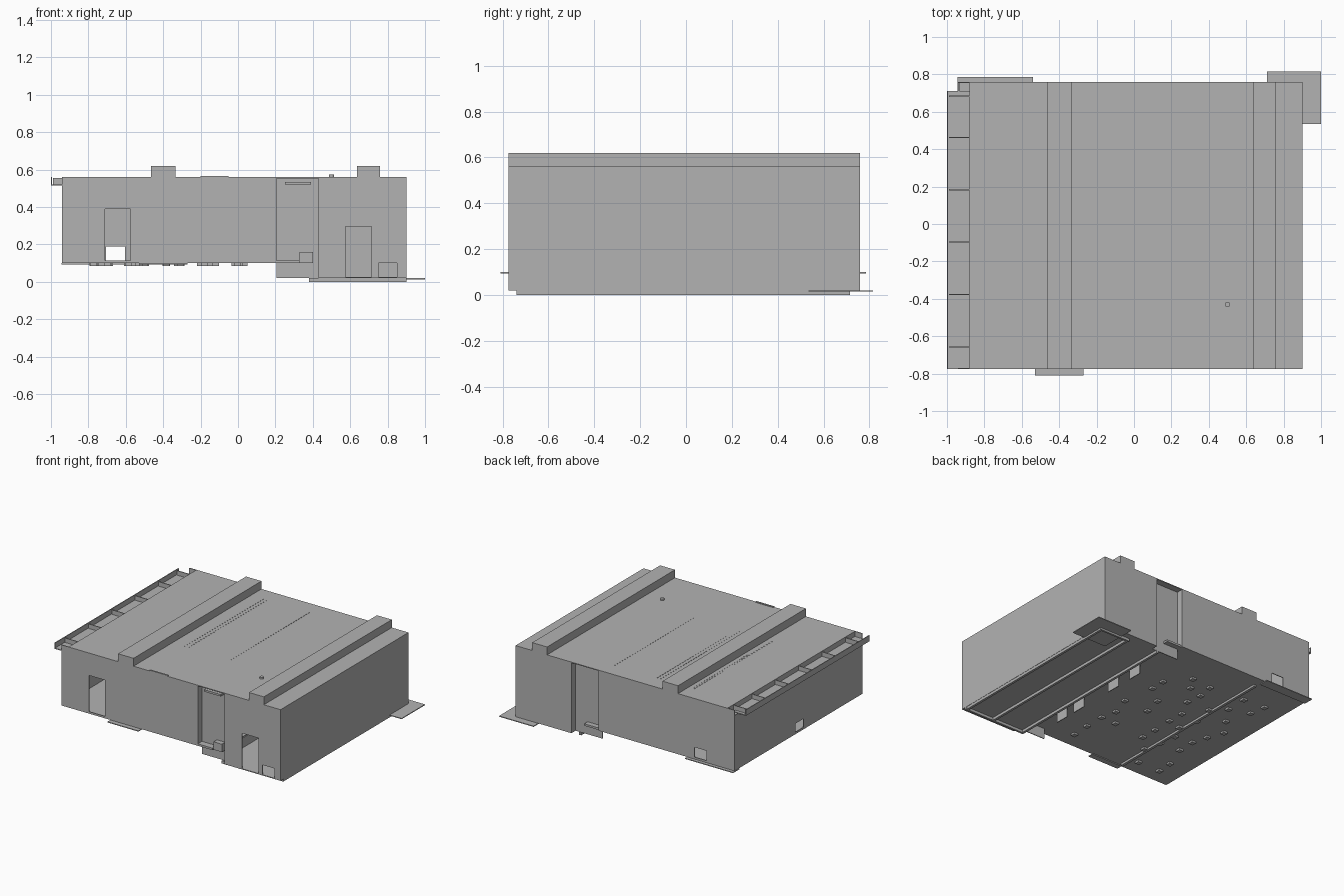
import bpy, bmesh, random
from mathutils import Vector

old = bpy.data.objects.get("Cube")
if old:
    bpy.data.objects.remove(old, do_unlink=True)

metal = bpy.data.materials.new("sheet_metal_grey")
metal.use_nodes = True
GREY = (0.45, 0.45, 0.45, 1)
metal.diffuse_color = GREY
metal.node_tree.nodes["Principled BSDF"].inputs["Base Color"].default_value = GREY

THICK = 0.006
LEFT, EDGE, RIGHT = -0.94, -0.88, 0.90
FRONT, BACK = -0.775, 0.76
TOP, FLOOR, LOW = 0.56, 0.10, 0.02
SLOT_A, SLOT_B, DEPTH = 0.205, 0.43, 0.05


def finish(name, bm):
    mesh = bpy.data.meshes.new(name)
    bm.to_mesh(mesh)
    bm.free()
    mesh.materials.append(metal)
    ob = bpy.data.objects.new(name, mesh)
    bpy.context.collection.objects.link(ob)
    return ob


def add_box(bm, x0, x1, y0, y1, z0, z1):
    verts = bmesh.ops.create_cube(bm, size=1)["verts"]
    bmesh.ops.scale(bm, vec=(x1 - x0, y1 - y0, z1 - z0), verts=verts)
    bmesh.ops.translate(bm, vec=((x0 + x1) / 2, (y0 + y1) / 2, (z0 + z1) / 2), verts=verts)


def boxes(name, *sizes):
    bm = bmesh.new()
    for s in sizes:
        add_box(bm, *s)
    return finish(name, bm)


def panel(name, axis, at, outer, holes=(), inward=1):
    """Sheet normal to an axis; rectangles are (u0, u1, v0, v1)."""
    us = sorted({u for r in (outer, *holes) for u in r[:2]})
    vs = sorted({v for r in (outer, *holes) for v in r[2:]})
    bm = bmesh.new()

    def vert(u, v):
        p = [u, v]
        p.insert(axis, at)
        return bm.verts.new(p)

    for u0, u1 in zip(us, us[1:]):
        for v0, v1 in zip(vs, vs[1:]):
            cu, cv = (u0 + u1) / 2, (v0 + v1) / 2
            if not any(h[0] < cu < h[1] and h[2] < cv < h[3] for h in holes):
                bm.faces.new([vert(u0, v0), vert(u1, v0), vert(u1, v1), vert(u0, v1)])
    bmesh.ops.remove_doubles(bm, verts=bm.verts, dist=1e-5)
    bmesh.ops.recalc_face_normals(bm, faces=bm.faces)
    # Give the sheet thickness towards the inside
    shift = Vector((0, 0, 0))
    shift[axis] = inward * THICK
    ext = bmesh.ops.extrude_face_region(bm, geom=bm.faces[:], use_keep_orig=True)["geom"]
    bmesh.ops.translate(bm, vec=shift, verts=[g for g in ext if isinstance(g, bmesh.types.BMVert)])
    bmesh.ops.recalc_face_normals(bm, faces=bm.faces)
    return finish(name, bm)


# Front and back walls, split by a recessed bay
panel("front_wall_wide", 1, FRONT, (LEFT, SLOT_A, FLOOR, TOP), [(-0.71, -0.575, 0.115, 0.39)])
panel("front_wall_narrow", 1, FRONT, (SLOT_B, RIGHT, LOW, TOP),
      [(0.575, 0.715, 0.025, 0.295), (0.75, 0.85, 0.025, 0.10)])
panel("back_wall_wide", 1, BACK, (LEFT, SLOT_A, FLOOR, TOP), [(-0.705, -0.605, 0.115, 0.19)], -1)
panel("back_wall_narrow", 1, BACK, (SLOT_B, RIGHT, LOW, TOP), inward=-1)
for name, y, s in (("front", FRONT, 1), ("back", BACK, -1)):
    panel(name + "_bay_wall", 1, y + s * DEPTH, (SLOT_A, SLOT_B, LOW, TOP), inward=s)
    y0, y1 = sorted((y, y + s * DEPTH))
    panel(name + "_bay_side_a", 0, SLOT_A, (y0, y1, FLOOR, TOP), inward=-1)
    panel(name + "_bay_side_b", 0, SLOT_B, (y0, y1, LOW, TOP))
boxes("bay_ledges",
      (SLOT_A, 0.33, FRONT, FRONT + DEPTH, FLOOR, FLOOR + 0.015),
      (0.25, 0.39, FRONT + 0.01, FRONT + DEPTH, 0.52, 0.535),
      (0.33, 0.40, FRONT + 0.01, FRONT + DEPTH, FLOOR, 0.16),
      (SLOT_A, 0.33, BACK - DEPTH, BACK - 0.01, FLOOR, FLOOR + 0.015))

# Side walls
panel("left_side_wall", 0, RIGHT, (FRONT, BACK, LOW, TOP), inward=-1)
panel("right_side_wall", 0, LEFT, (FRONT, BACK, FLOOR, 0.52), [(-0.07, 0.03, 0.115, 0.18)])

# Stepped floor
panel("main_floor", 2, FLOOR, (LEFT, 0.38, FRONT + DEPTH, BACK - DEPTH))
panel("front_floor_edge", 2, FLOOR, (LEFT, SLOT_A, FRONT, FRONT + DEPTH))
panel("back_floor_edge", 2, FLOOR, (LEFT, SLOT_A, BACK - DEPTH, BACK))
panel("floor_step", 0, 0.38, (FRONT + DEPTH, BACK - DEPTH, LOW, FLOOR))
panel("low_floor", 2, LOW, (0.38, RIGHT, FRONT, BACK),
      [(0.38, SLOT_B, FRONT, FRONT + DEPTH), (0.38, SLOT_B, BACK - DEPTH, BACK)])

# Roof and its two raised beams
panel("roof", 2, TOP, (EDGE, RIGHT, FRONT, BACK), inward=-1)
boxes("roof_beams", *[(a, b, FRONT, BACK, TOP - THICK, 0.62)
                      for a, b in ((-0.465, -0.335), (0.635, 0.76))])

# Open gutter along the right edge, with lip and braces
panel("gutter_shelf", 2, 0.515, (-1, EDGE, FRONT, 0.71))
panel("gutter_lip", 0, -1, (FRONT, 0.71, 0.515, TOP))
panel("gutter_inner_wall", 0, EDGE, (FRONT, BACK, 0.515, TOP))
boxes("gutter_braces", *[(-0.99, EDGE, y, y + THICK, 0.52, 0.555)
                         for y in (-0.66, -0.38, -0.1, 0.18, 0.46, 0.68)])

# Flat mounting flanges outside the body
panel("back_left_flange", 2, LOW, (0.71, 1.0, 0.535, 0.815), inward=-1)
panel("back_right_flange", 2, FLOOR, (-0.945, -0.54, 0.71, 0.785), inward=-1)
panel("front_flange", 2, FLOOR, (-0.53, -0.27, -0.81, FRONT + 0.01), inward=-1)

# Underside rails and hanging tabs
boxes("low_floor_rails",
      *[(x, x + 0.018, -0.74, 0.715, 0, LOW) for x in (0.38, 0.645, 0.88)],
      (0.38, RIGHT, -0.74, -0.725, 0, LOW),
      (0.64, RIGHT, 0.70, 0.715, 0, LOW))
boxes("main_floor_rail", (-0.53, -0.51, -0.75, 0.68, FLOOR - 0.016, FLOOR))
boxes("hanging_tabs", *[(0.27, 0.276, y, y + 0.11, LOW + 0.005, FLOOR)
                        for y in (-0.50, -0.32, 0.05, 0.28)])

# Small pads scattered under the main floor
random.seed(4)
pads = []
for i in range(9):
    for j in range(5):
        if random.random() < 0.8:
            x = -0.75 + 0.19 * j + random.uniform(-0.05, 0.05)
            y = -0.66 + 0.14 * i + random.uniform(-0.03, 0.03)
            pads.append((x, x + 0.035, y, y + 0.035, FLOOR - 0.014, FLOOR))
boxes("floor_pads", *pads)

# Rows of tiny roof fixings
for i, (x, y0) in enumerate(((-0.51, -0.31), (-0.495, -0.03), (-0.23, -0.31),
                             (-0.2, -0.31), (0.155, -0.31))):
    row = boxes("roof_fixing_row_%d" % (i + 1), (x - 0.003, x + 0.003, y0, y0 + 0.012, TOP, TOP + 0.002))
    arr = row.modifiers.new("repeat", "ARRAY")
    arr.use_relative_offset = False
    arr.use_constant_offset = True
    arr.constant_offset_displace = (0, 0.03, 0)
    arr.count = int((0.65 - y0) / 0.03)

# Roof knob and low front strip
bm = bmesh.new()
bmesh.ops.create_cone(bm, cap_ends=True, segments=16, radius1=0.014, radius2=0.014, depth=0.014)
bmesh.ops.translate(bm, vec=(0.5, -0.43, TOP + 0.006), verts=bm.verts)
finish("roof_knob", bm)
boxes("roof_front_strip", (-0.2, -0.05, FRONT, FRONT + 0.012, TOP, TOP + 0.006))
